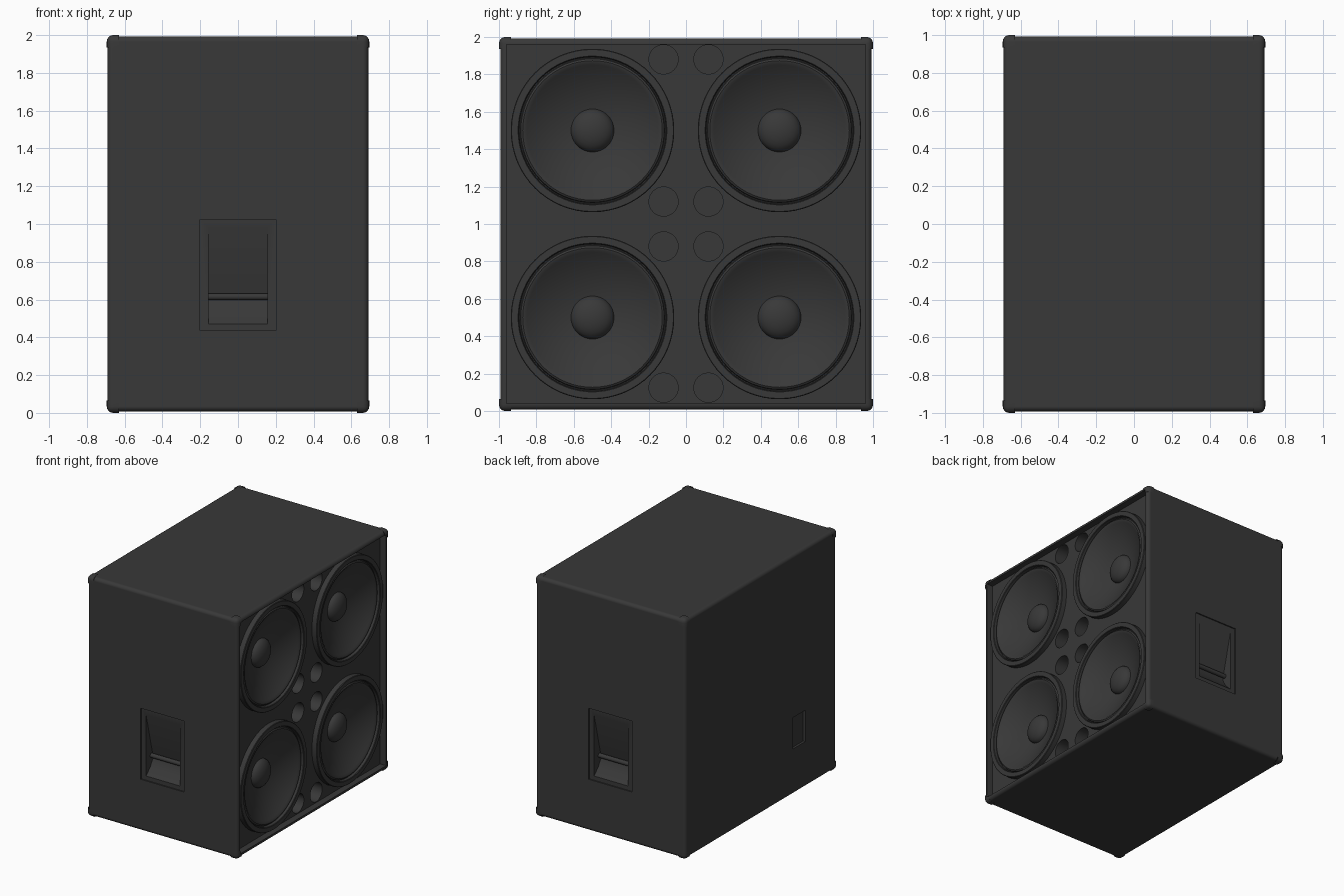
import bpy, bmesh, math
from mathutils import Matrix, Vector

if "Cube" in bpy.data.objects:
    bpy.data.objects.remove(bpy.data.objects["Cube"])

mat = bpy.data.materials.new("black_paint")
mat.diffuse_color = (0.04, 0.04, 0.04, 1)
mat.use_nodes = True
mat.node_tree.nodes["Principled BSDF"].inputs["Base Color"].default_value = mat.diffuse_color


def make(name, bm, loc=(0, 0, 0)):
    bmesh.ops.recalc_face_normals(bm, faces=bm.faces)
    me = bpy.data.meshes.new(name)
    bm.to_mesh(me)
    bm.free()
    me.materials.append(mat)
    ob = bpy.data.objects.new(name, me)
    ob.location = loc
    bpy.context.collection.objects.link(ob)
    return ob


def box_bm(size, bevel=0, segs=4):
    bm = bmesh.new()
    bmesh.ops.create_cube(bm, size=1, matrix=Matrix.Diagonal((*size, 1)))
    if bevel:
        bmesh.ops.bevel(bm, geom=bm.edges[:], offset=bevel, segments=segs,
                        profile=0.5, affect='EDGES')
    return bm


def cyl_x(name, r, x0, x1, y, z, segs=48):
    bm = bmesh.new()
    bmesh.ops.create_cone(bm, cap_ends=True, segments=segs, radius1=r, radius2=r,
                          depth=x1 - x0, matrix=Matrix.Rotation(math.pi / 2, 4, 'Y'))
    return make(name, bm, ((x0 + x1) / 2, y, z))


def select(ob):
    bpy.ops.object.select_all(action='DESELECT')
    bpy.context.view_layer.objects.active = ob
    ob.select_set(True)


def cut(ob, cutter, remove=True):
    m = ob.modifiers.new("cut", 'BOOLEAN')
    m.operation, m.solver, m.object = 'DIFFERENCE', 'EXACT', cutter
    cutter.hide_render = True
    select(ob)
    bpy.ops.object.modifier_apply(modifier=m.name)
    if remove:
        bpy.data.objects.remove(cutter)


def smooth(ob, angle=30):
    select(ob)
    bpy.ops.object.shade_smooth_by_angle(angle=math.radians(angle))


# cabinet and corner protectors, both cut by the front recess
BAFFLE = 0.635
cabinet = make("cabinet", box_bm((1.38, 1.986, 1.986), 0.028), (0, 0, 1))

bm = box_bm((1.39, 2, 2), 0.034)
for axis, half in enumerate((0.695, 1, 1)):
    n = Vector((0, 0, 0))
    n[axis] = 1
    bmesh.ops.bisect_plane(bm, geom=bm.verts[:] + bm.edges[:] + bm.faces[:],
                           plane_co=n * (half - 0.065), plane_no=n, clear_inner=True)
bmesh.ops.holes_fill(bm, edges=[e for e in bm.edges if e.is_boundary], sides=0)
corners = make("corner_protectors", bm, (0, 0, 1))
m = corners.modifiers.new("mirror", 'MIRROR')
m.use_axis = (True, True, True)
select(corners)
bpy.ops.object.modifier_apply(modifier=m.name)

recess = make("recess_cutter", box_bm((0.2, 1.92, 1.92)), (BAFFLE + 0.1, 0, 1))
cut(corners, recess, remove=False)
cut(cabinet, recess)

# bass ports and driver holes in the baffle
for y in (-0.12, 0.12):
    for z in (0.125, 0.88, 1.12, 1.88):
        cut(cabinet, cyl_x("port_cutter", 0.078, 0.3, 0.7, y, z))
centres = [(y, z) for y in (-0.5, 0.5) for z in (0.5, 1.5)]
for y, z in centres:
    cut(cabinet, cyl_x("driver_cutter", 0.41, 0.45, 0.7, y, z, 64))

# handle pockets on both sides: shallow rebate plus sloped pocket
for s in (-1, 1):
    cut(cabinet, make("rebate_cutter", box_bm((0.40, 0.1, 0.59)), (0, s * 1.033, 0.73)))
    profile = [(1.05, 0.98), (0.983, 0.98), (0.90, 0.64), (0.89, 0.60),
               (0.90, 0.57), (0.93, 0.52), (0.983, 0.47), (1.05, 0.47)]
    bm = bmesh.new()
    f = bm.faces.new([bm.verts.new((-0.157, s * y, z)) for y, z in profile])
    ext = bmesh.ops.extrude_face_region(bm, geom=[f])
    bmesh.ops.translate(bm, vec=(0.314, 0, 0),
                        verts=[v for v in ext["geom"] if isinstance(v, bmesh.types.BMVert)])
    cut(cabinet, make("pocket_cutter", bm))
    bar = cyl_x("handle_bar_front" if s < 0 else "handle_bar_back",
                0.018, -0.158, 0.158, s * 0.912, 0.615, 24)
    smooth(bar)

# connector recess on the rear
cut(cabinet, make("connector_cutter", box_bm((0.1, 0.16, 0.26)), (-0.72, -0.5, 0.515)))

for ob in (cabinet, corners):
    smooth(ob)
    w = ob.modifiers.new("weighted", 'WEIGHTED_NORMAL')
    w.keep_sharp = True

# drivers: frame ring, surround, cone and dust cap as one lathed profile (radius, x)
profile = [(0.437, 0.63), (0.437, 0.676), (0.433, 0.68), (0.398, 0.68), (0.394, 0.676),
           (0.392, 0.652), (0.387, 0.652), (0.383, 0.662), (0.373, 0.668),
           (0.36, 0.665), (0.35, 0.656), (0.118, 0.552)]
R = 0.115
profile += [(R * math.cos(a), 0.552 + 0.062 * math.sin(a))
            for a in (math.pi / 2 * i / 6 for i in range(7))]
for i, (y, z) in enumerate(centres):
    bm = bmesh.new()
    vs = [bm.verts.new((x, 0, max(r, 0))) for r, x in profile]
    es = [bm.edges.new(p) for p in zip(vs, vs[1:])]
    bmesh.ops.spin(bm, geom=vs + es, cent=(0, 0, 0), axis=(1, 0, 0),
                   angle=2 * math.pi, steps=64)
    bmesh.ops.remove_doubles(bm, verts=bm.verts[:], dist=0.0003)
    driver = make(f"driver_{i + 1}", bm, (0, y, z))
    if sum(p.normal.x * p.area for p in driver.data.polygons) < 0:
        driver.data.flip_normals()
    smooth(driver, 35)
